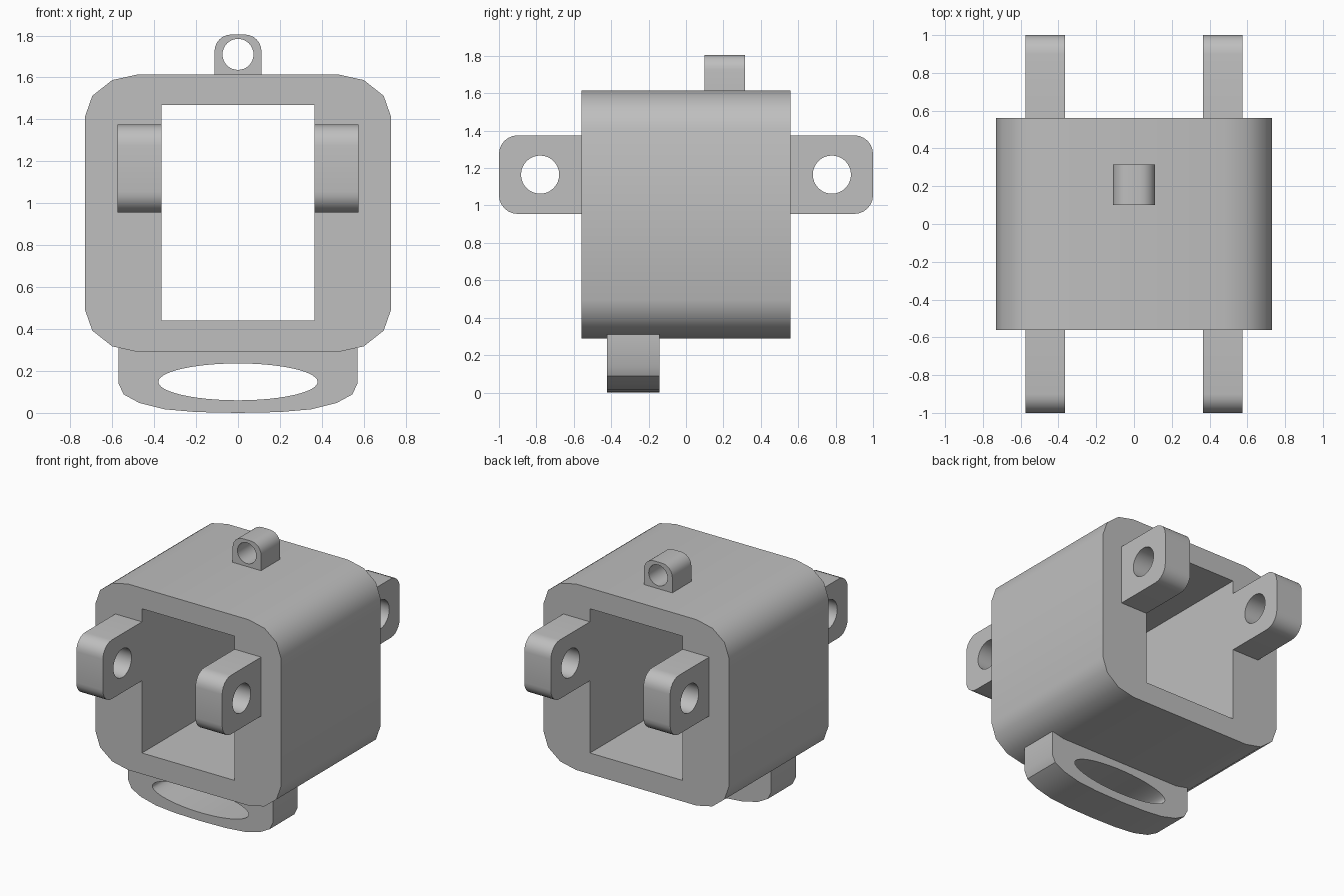
import bpy
import bmesh
from math import cos, sin, pi, radians
from mathutils import Matrix

cube = bpy.data.objects.get("Cube")
if cube:
    bpy.data.objects.remove(cube, do_unlink=True)

grey = bpy.data.materials.new("plain grey")
grey.use_nodes = True
COLOUR = (0.52, 0.52, 0.52, 1)
grey.diffuse_color = COLOUR
grey.node_tree.nodes["Principled BSDF"].inputs["Base Color"].default_value = COLOUR

# Profile planes: (x, z) pushed along y, and (y, z) pushed along x
FRONT = Matrix(((1, 0, 0), (0, 0, -1), (0, 1, 0))).to_4x4()
SIDE = Matrix(((0, 0, 1), (1, 0, 0), (0, 1, 0))).to_4x4()


def ellipse(cx, cy, rx, ry, n=32):
    return [(cx + rx * cos(2 * pi * i / n), cy + ry * sin(2 * pi * i / n)) for i in range(n)]


def arc(cx, cy, r, start, n=6):
    """Quarter arc from the start angle, anticlockwise."""
    return [(cx + r * cos(start + pi / 2 * i / n), cy + r * sin(start + pi / 2 * i / n))
            for i in range(n + 1)]


def mirrored(half):
    """Close a right-hand half outline with its mirror image."""
    return half + [(-x, z) for x, z in reversed(half)]


def plate(name, outline, hole, plane, centre, depth):
    """Extrude an outline with a hole through it into a solid."""
    curve = bpy.data.curves.new(name, "CURVE")
    curve.dimensions = "2D"
    curve.fill_mode = "BOTH"
    curve.extrude = depth / 2
    for loop in (outline, hole):
        spline = curve.splines.new("POLY")
        spline.points.add(len(loop) - 1)
        for p, (a, b) in zip(spline.points, loop):
            p.co = (a, b, 0, 1)
        spline.use_cyclic_u = True
    temp = bpy.data.objects.new(name + "_profile", curve)
    bpy.context.collection.objects.link(temp)
    bpy.context.view_layer.update()
    mesh = bpy.data.meshes.new_from_object(
        temp.evaluated_get(bpy.context.evaluated_depsgraph_get()))
    bpy.data.objects.remove(temp, do_unlink=True)
    bpy.data.curves.remove(curve)

    bm = bmesh.new()
    bm.from_mesh(mesh)
    bmesh.ops.remove_doubles(bm, verts=bm.verts, dist=0.0005)
    bmesh.ops.transform(bm, matrix=Matrix.Translation(centre) @ plane, verts=bm.verts)
    bmesh.ops.recalc_face_normals(bm, faces=bm.faces)
    bm.to_mesh(mesh)
    bm.free()
    mesh.name = name
    mesh.materials.clear()
    mesh.materials.append(grey)
    obj = bpy.data.objects.new(name, mesh)
    bpy.context.collection.objects.link(obj)
    bpy.ops.object.select_all(action="DESELECT")
    obj.select_set(True)
    bpy.context.view_layer.objects.active = obj
    bpy.ops.object.shade_smooth_by_angle(angle=radians(35))
    return obj


# Square tube body with faceted round corners
corner = [(0.73, 0.46), (0.695, 0.56), (0.6, 0.635), (0.475, 0.6625)]
half = [(x, 0.9525 - z) for x, z in reversed(corner)] + [(x, 0.9525 + z) for x, z in corner]
opening = [(-0.365, 0.44), (0.365, 0.44), (0.365, 1.468), (-0.365, 1.468)]
plate("body", mirrored(half), opening, FRONT, (0, 0, 0), 1.12)

# Four side lugs, rounded at their free ends
for end, face in ((1, "back"), (-1, "front")):
    profile = [(0.56, 0.955)] + arc(0.9, 1.055, 0.1, -pi / 2) + arc(0.9, 1.275, 0.1, 0) + [(0.56, 1.375)]
    eye = ellipse(0.78, 1.165, 0.102, 0.102)
    for side, hand in ((1, "left"), (-1, "right")):
        plate(f"{face}_{hand}_lug", [(end * y, z) for y, z in profile],
              [(end * y, z) for y, z in eye], SIDE, (side * 0.47, 0, 0), 0.21)

# Small eyelet on top
plate("top_eyelet", mirrored([(0.112, 1.61)] + arc(0.032, 1.725, 0.08, 0)),
      ellipse(0, 1.71, 0.074, 0.074), FRONT, (0, 0.207, 0), 0.215)

# Wide strap loop underneath
loop_half = [(0.2, 0.004), (0.35, 0.017), (0.47, 0.047), (0.545, 0.088), (0.57, 0.14), (0.57, 0.309)]
plate("bottom_loop", mirrored([(0, 0)] + loop_half)[1:], ellipse(0, 0.148, 0.38, 0.088, 48),
      FRONT, (0, -0.282, 0), 0.28)
